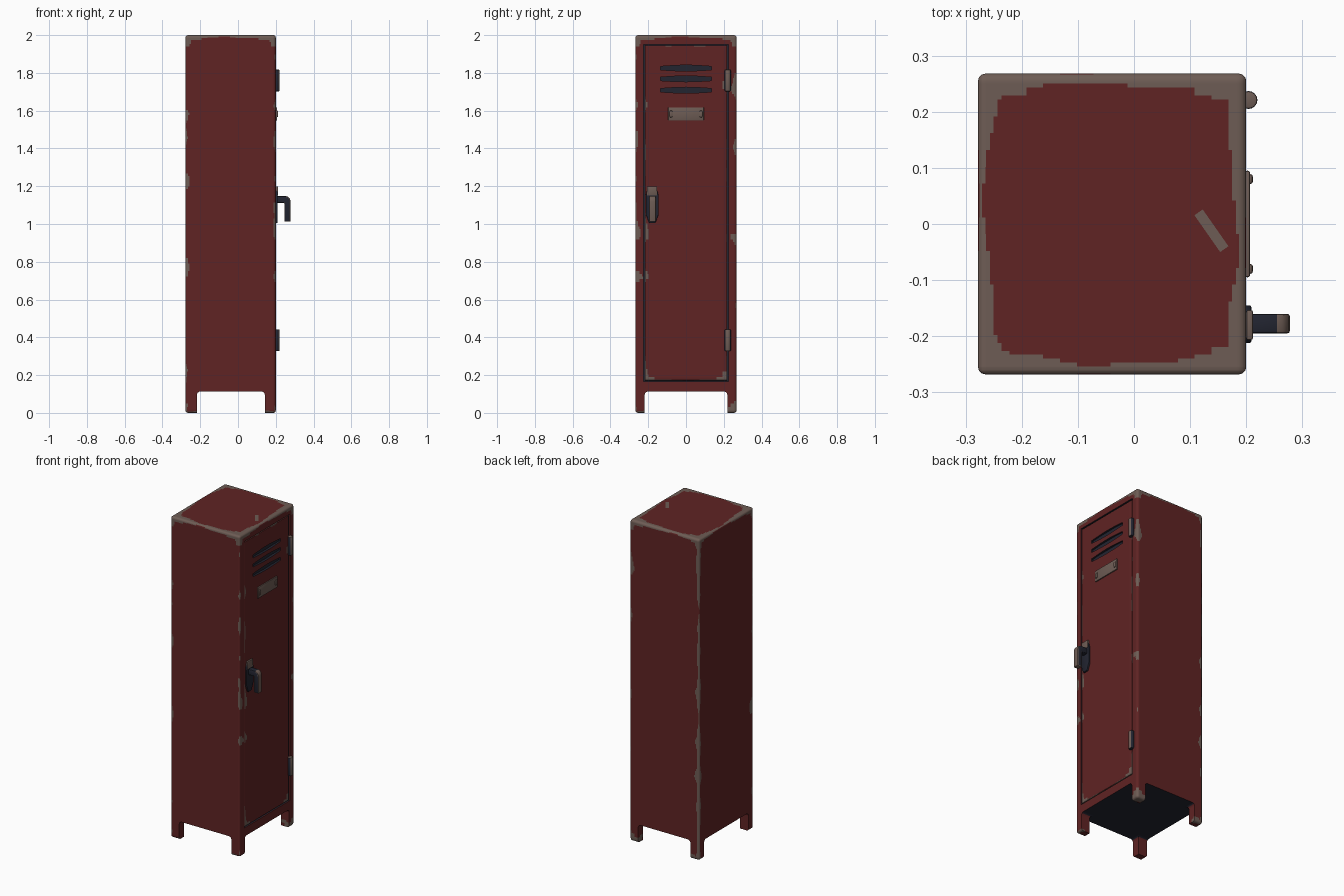
import bpy, bmesh, math
from mathutils import Vector, noise

if "Cube" in bpy.data.objects:
    bpy.data.objects.remove(bpy.data.objects["Cube"])


def material(name, rgb):
    m = bpy.data.materials.new(name)
    m.diffuse_color = (*rgb, 1)
    m.use_nodes = True
    m.node_tree.nodes["Principled BSDF"].inputs["Base Color"].default_value = m.diffuse_color
    return m


RED = material("red paint", (0.115, 0.017, 0.017))
BARE = material("bare metal", (0.155, 0.108, 0.09))
DARK = material("dark steel", (0.016, 0.018, 0.03))
X0, X1, Y, H = -0.278, 0.2, 0.268, 2.0


def finish(ob, bevel=0, mats=(RED,), segs=3):
    for m in mats:
        ob.data.materials.append(m)
    bpy.context.view_layer.objects.active = ob
    for o in bpy.context.selected_objects:
        o.select_set(False)
    ob.select_set(True)
    if bevel:
        md = ob.modifiers.new("round", 'BEVEL')
        md.width, md.segments = bevel, segs
        bpy.ops.object.modifier_apply(modifier="round")
    bpy.ops.object.shade_smooth_by_angle(angle=math.radians(35))
    return ob


def from_bm(name, bm):
    bmesh.ops.recalc_face_normals(bm, faces=bm.faces)
    me = bpy.data.meshes.new(name)
    bm.to_mesh(me)
    bm.free()
    ob = bpy.data.objects.new(name, me)
    bpy.context.collection.objects.link(ob)
    return ob


def box(name, lo, hi, bevel=0, mats=(RED,), segs=3):
    bm = bmesh.new()
    bmesh.ops.create_cube(bm, size=1)
    lo, hi = Vector(lo), Vector(hi)
    for v in bm.verts:
        v.co = Vector(((v.co[i] + 0.5) * (hi[i] - lo[i]) + lo[i]) for i in range(3))
    return finish(from_bm(name, bm), bevel, mats, segs)


def prism(name, pts, axis, a, b, bevel=0, mats=(RED,)):
    """Extrude a 2D outline along x or y from a to b."""
    bm = bmesh.new()
    vs = [bm.verts.new((a, p[0], p[1]) if axis == 'x' else (p[0], a, p[1])) for p in pts]
    f = bm.faces.new(vs)
    r = bmesh.ops.extrude_face_region(bm, geom=[f])
    d = Vector((b - a, 0, 0)) if axis == 'x' else Vector((0, b - a, 0))
    for v in r["geom"]:
        if isinstance(v, bmesh.types.BMVert):
            v.co += d
    return finish(from_bm(name, bm), bevel, mats, 2)


def cut(ob, cutter):
    bpy.context.view_layer.objects.active = ob
    md = ob.modifiers.new("cut", 'BOOLEAN')
    md.operation, md.object, md.solver = 'DIFFERENCE', cutter, 'EXACT'
    bpy.ops.object.modifier_apply(modifier="cut")
    bpy.data.objects.remove(cutter)


def slice_mesh(bm, axis, lo, hi, fine, coarse, edge):
    """Cut planes: dense near both ends, wider between."""
    p = lo + fine
    while p < hi:
        co, no = Vector((0, 0, 0)), Vector((0, 0, 0))
        co[axis], no[axis] = p, 1
        bmesh.ops.bisect_plane(bm, geom=bm.verts[:] + bm.edges[:] + bm.faces[:],
                               plane_co=co, plane_no=no, dist=1e-5)
        p += fine if min(p - lo, hi - p) < edge else coarse


def paint(ob, rule):
    bm = bmesh.new()
    bm.from_mesh(ob.data)
    slice_mesh(bm, 0, X0, X1, 0.007, 0.03, 0.05)
    slice_mesh(bm, 1, -Y, Y, 0.007, 0.03, 0.07)
    slice_mesh(bm, 2, 0, H, 0.01, 0.014, 0.05)
    bm.normal_update()
    for f in bm.faces:
        f.material_index = rule(f.calc_center_median(), f.normal)
    bm.to_mesh(ob.data)
    bm.free()
    finish(ob, mats=())


def body_rule(c, n):
    if n.z < -0.7 and c.z > 0.08:
        return 2                                   # underside
    if X1 - 0.03 < c.x < X1 - 0.003 and abs(c.y) < 0.226 and 0.16 < c.z < 1.955:
        return 2                                   # door gap
    d = sorted((min(c.x - X0, X1 - c.x), Y - abs(c.y), min(H - c.z, c.z)))
    spot = noise.noise(Vector((c.x * 9 + 3, c.y * 9, c.z * 9)))
    limit = 0.07 * max(0, spot - 0.12)
    if H - c.z < 0.06:                             # worn top rim and corners
        limit = 0.012 + 0.014 * spot + 0.05 * math.exp(-d[2] / 0.09)
        if c.z < H - 0.004:
            limit *= 0.6
    elif c.z < 0.05:
        limit += 0.012 + 0.015 * spot              # scuffed feet
    elif c.x < -0.2 and c.y > 0.2:
        limit = max(limit, 0.011 + 0.008 * spot)   # worn rear corner
    return 1 if d[1] < limit else 0


def door_rule(c, n):
    if c.x < 0.19:
        return 2
    if n.x < 0.5 and 1.68 < c.z < 1.85 and abs(c.y) < 0.15:
        return 2                                   # vent slot walls
    a, b = 0.218 - abs(c.y), min(c.z - 0.172, 1.945 - c.z)
    spot = noise.noise(Vector((5, c.y * 11, c.z * 9)))
    limit = 0.045 * max(0, spot - 0.15)
    if c.z < 0.3:
        limit += 0.035 * math.exp(-max(a, b) / 0.05)
    return 1 if min(a, b) < limit else 0


# Cabinet shell with legs left by two cross cuts
body = box("cabinet_body", (X0, -Y, 0), (X1, Y, H), 0.013, (RED, BARE, DARK))


def arch(lo, hi):
    r, top = 0.018, 0.113
    pts = [(lo, -0.1), (hi, -0.1)]
    for k in range(5):
        t = k / 4 * math.pi / 2
        pts.append((hi - r + r * math.cos(t), top - r + r * math.sin(t)))
    for k in range(5):
        t = math.pi / 2 + k / 4 * math.pi / 2
        pts.append((lo + r + r * math.cos(t), top - r + r * math.sin(t)))
    return pts


cut(body, prism("side_opening", arch(X0 + 0.06, X1 - 0.058), 'y', -0.5, 0.5))
cut(body, prism("front_opening", arch(-Y + 0.049, Y - 0.049), 'x', -0.5, 0.5))
cut(body, box("door_pocket", (X1 - 0.025, -0.224, 0.166), (X1 + 0.1, 0.224, 1.951)))
paint(body, body_rule)

# Door with three vent slots
door = box("door", (X1 - 0.026, -0.218, 0.172), (X1 - 0.001, 0.218, 1.945), 0.004, (RED, BARE, DARK), 2)
for z in (1.828, 1.771, 1.711):
    arc = [(-0.135 + 0.27 * k / 10, z - 0.012 + 0.006 * math.sin(math.pi * k / 10) * -1) for k in range(11)]
    arc += [(0.135 - 0.27 * k / 10, z + 0.006 + 0.007 * math.sin(math.pi * k / 10)) for k in range(11)]
    cut(door, prism("slot", arc, 'x', X1 - 0.016, X1 + 0.05))
paint(door, door_rule)
# Dark backing strips inside the slots
for i, z in enumerate((1.828, 1.771, 1.711)):
    box(f"vent_back_{i}", (X1 - 0.018, -0.134, z - 0.013), (X1 - 0.012, 0.134, z + 0.011), 0, (DARK,))

# Name card holder
box("card_holder", (X1 - 0.002, -0.095, 1.548), (X1 + 0.007, 0.095, 1.618), 0.004, (BARE,), 2)
for s in (-1, 1):
    box("card_clip", (X1, s * 0.08 - 0.009, 1.565), (X1 + 0.012, s * 0.08 + 0.009, 1.6), 0.005, (BARE,), 2)

# Latch: backing plate, upper catch, bent handle
prism("latch_plate", [(-0.212, 1.05), (-0.195, 1.005), (-0.162, 1.005), (-0.145, 1.05),
                      (-0.145, 1.15), (-0.155, 1.185), (-0.205, 1.185), (-0.212, 1.15)],
      'x', X1 - 0.003, X1 + 0.009, 0.003, (DARK,))
box("latch_catch", (X1, -0.207, 1.15), (X1 + 0.012, -0.153, 1.199), 0.004, (BARE,), 2)
handle = prism("latch_handle", [(0.2, 1.112), (0.2, 1.148), (0.255, 1.148), (0.268, 1.143), (0.276, 1.132),
                                (0.278, 1.118), (0.278, 1.012), (0.245, 1.012), (0.245, 1.112)],
               'y', -0.195, -0.16, 0.005, (BARE, DARK))
for p in handle.data.polygons:
    if p.center.x < 0.25 and p.normal.x < 0.5 and p.center.z > 1.1:
        p.material_index = 1

# Two hinges: round barrels with worn fronts
for i, z in enumerate((1.76, 0.385)):
    bm = bmesh.new()
    bmesh.ops.create_cone(bm, cap_ends=True, segments=16, radius1=0.016, radius2=0.016, depth=0.115)
    bmesh.ops.translate(bm, verts=bm.verts, vec=(X1 + 0.004, 0.221, z))
    hinge = finish(from_bm(f"hinge_{i}", bm), 0.004, (DARK, BARE), 2)
    for p in hinge.data.polygons:
        if p.normal.x > 0.75 or p.normal.z > 0.8:
            p.material_index = 1

# Scratch on the roof
scratch = box("roof_scratch", (-0.04, -0.009, -0.001), (0.04, 0.009, 0.001), 0, (BARE,))
scratch.location = (0.138, -0.012, H - 0.0003)
scratch.rotation_euler.z = math.radians(-55)
